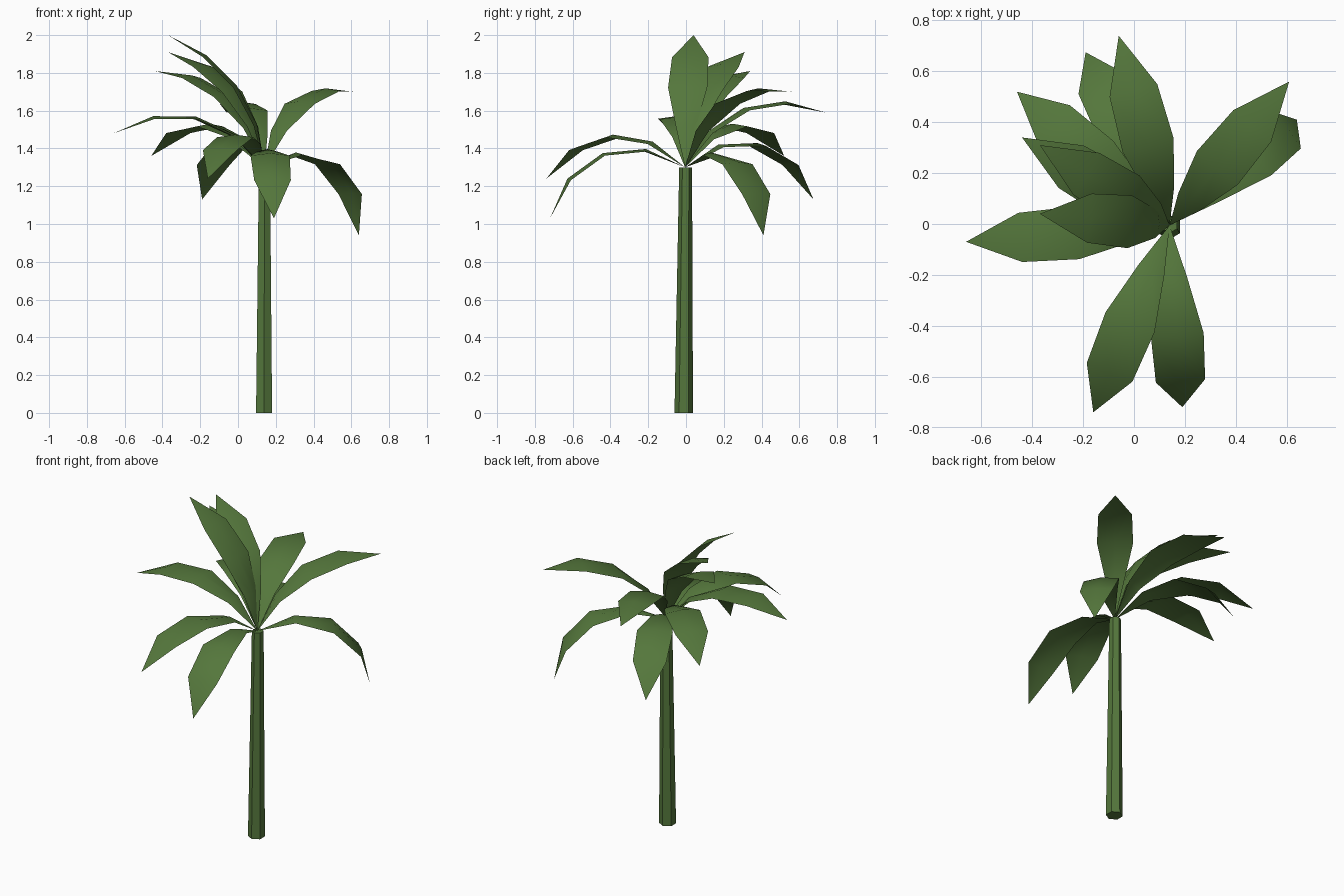
import bpy, bmesh, math
from mathutils import Vector

if "Cube" in bpy.data.objects:
    bpy.data.objects.remove(bpy.data.objects["Cube"])

green = bpy.data.materials.new("palm green")
green.diffuse_color = (0.09, 0.185, 0.045, 1)
green.use_nodes = True
green.node_tree.nodes["Principled BSDF"].inputs["Base Color"].default_value = green.diffuse_color


def make_object(name, bm, smooth):
    mesh = bpy.data.meshes.new(name)
    bmesh.ops.recalc_face_normals(bm, faces=bm.faces) if not smooth else None
    for f in bm.faces:
        f.smooth = smooth
    bm.to_mesh(mesh)
    bm.free()
    mesh.materials.append(green)
    ob = bpy.data.objects.new(name, mesh)
    bpy.context.collection.objects.link(ob)


# Trunk: tapered six-sided post, leaning very slightly
bm = bmesh.new()
rings = []
for cx, cy, z, r in ((0.138, -0.012, 0, 0.049), (0.14, -0.002, 1.3, 0.034)):
    rings.append([bm.verts.new((cx + r * math.cos(math.radians(30 + 60 * k)),
                                cy + r * math.sin(math.radians(30 + 60 * k)), z))
                  for k in range(6)])
for k in range(6):
    j = (k + 1) % 6
    bm.faces.new((rings[0][k], rings[0][j], rings[1][j], rings[1][k]))
bm.faces.new(rings[0])
bm.faces.new(rings[1])
make_object("trunk", bm, False)

# Leaves: four equal segments bending at a constant angle from crown to tip
BASE = Vector((0.14, -0.005, 1.3))
SEG = 0.23
HALF_WIDTHS = (0.055, 0.104, 0.097)
FOLD = 0.014


def bend_for(chord):
    lo, hi = 0.01, 1.2
    for _ in range(40):
        mid = (lo + hi) / 2
        if SEG * math.sin(2 * mid) / math.sin(mid / 2) > chord:
            lo = mid
        else:
            hi = mid
    return lo


def leaf(name, tip):
    tip = Vector(tip)
    d = tip - BASE
    out = Vector((d.x, d.y, 0)).normalized()
    side = Vector((-out.y, out.x, 0))
    bend = bend_for(d.length)
    chord_angle = math.atan2(d.z, math.hypot(d.x, d.y))
    points, angles = [BASE.copy()], []
    for i in range(4):
        a = chord_angle + (1.5 - i) * bend
        angles.append(a)
        points.append(points[-1] + SEG * (out * math.cos(a) + Vector((0, 0, math.sin(a)))))
    points[4] = tip
    bm = bmesh.new()
    start, end = bm.verts.new(points[0]), bm.verts.new(points[4])
    rows = []
    for i, w in enumerate(HALF_WIDTHS):
        a = (angles[i] + angles[i + 1]) / 2
        up = Vector((0, 0, math.cos(a))) - out * math.sin(a)
        p = points[i + 1]
        edge = p - up * FOLD
        rows.append([bm.verts.new(v) for v in (edge - side * w, p, edge + side * w)])
    for s in range(2):
        bm.faces.new((start, rows[0][s], rows[0][s + 1]))
        for a, b in zip(rows, rows[1:]):
            bm.faces.new((a[s], b[s], b[s + 1], a[s + 1]))
        bm.faces.new((rows[2][s], end, rows[2][s + 1]))
    make_object(name, bm, True)


TIPS = [(-0.06, 0.74, 1.59), (-0.19, 0.675, 1.13), (-0.46, 0.52, 1.36),
        (-0.44, 0.34, 1.81), (-0.37, 0.31, 1.91), (-0.37, 0.04, 2.0),
        (-0.66, -0.07, 1.48), (-0.16, -0.74, 1.24), (0.19, -0.72, 1.03),
        (0.61, 0.56, 1.70), (0.64, 0.41, 0.94)]
for n, t in enumerate(TIPS, 1):
    leaf(f"leaf_{n}", t)
